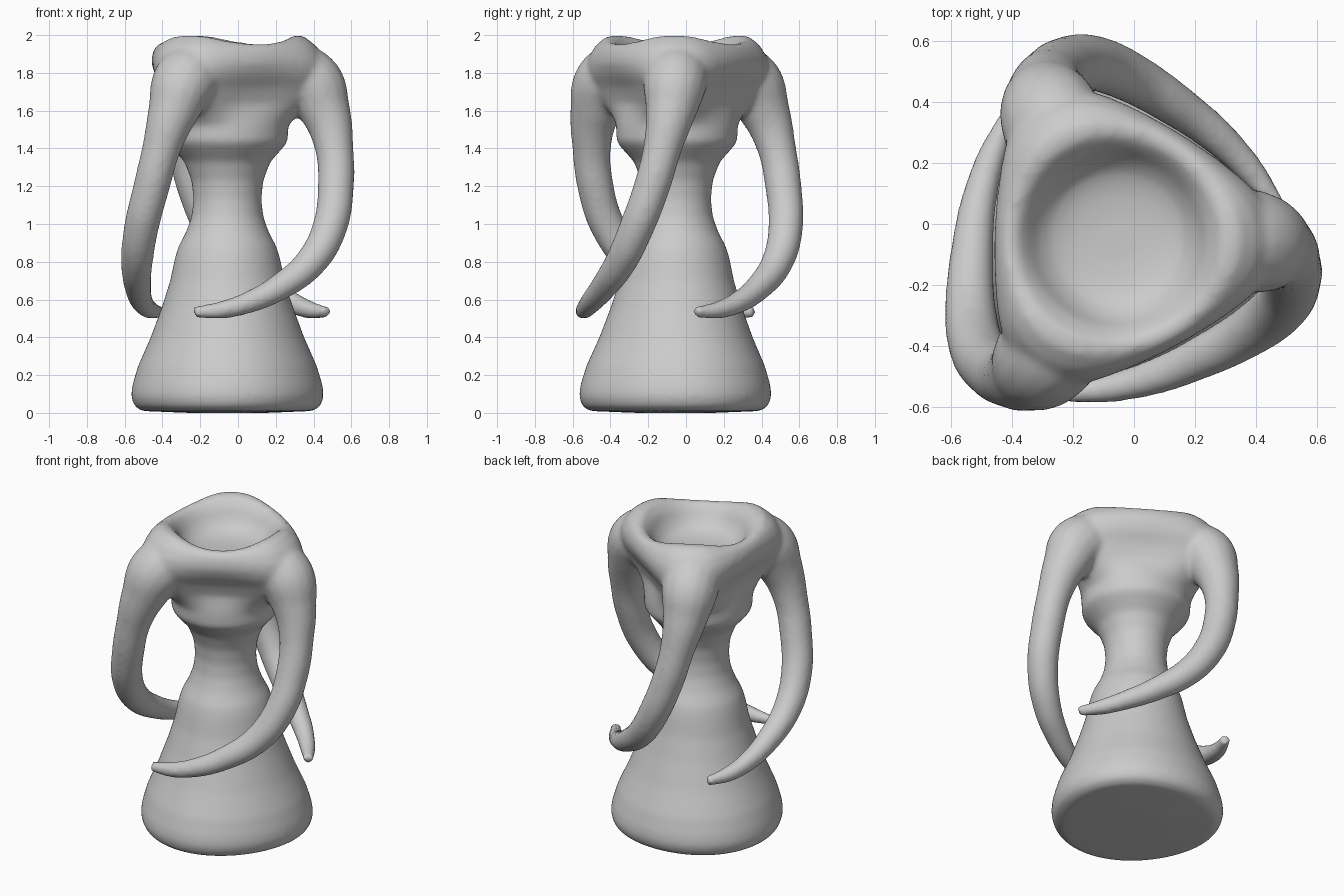
import bpy, bmesh, math
from mathutils import Vector, Matrix

cube = bpy.data.objects.get("Cube")
if cube:
    bpy.data.objects.remove(cube)

AXIS = Vector((-0.056, -0.048, 0))
SEGMENTS = 120

clay = bpy.data.materials.new("grey_clay")
clay.use_nodes = True
clay.diffuse_color = (0.6, 0.6, 0.6, 1)
clay.node_tree.nodes["Principled BSDF"].inputs["Base Color"].default_value = (0.6, 0.6, 0.6, 1)


def lobe(angle):
    """Rounded triangle: 0 at the middle of each side, near 1 at the shoulders."""
    t = (math.degrees(angle) + 2) % 120 - 60
    x = (1 / math.cos(math.radians(t)) - 1) / 0.4
    return x / (1 + x ** 3) ** (1 / 3)


def foot_bulge(angle, z):
    """The foot is very slightly three-sided."""
    return 0.01 * math.sin(3 * angle) * max(0, 1 - z / 0.8)


# Body profile: radius, height, extra radius at shoulders, extra height at shoulders
PROFILE = [
    (0.2, 0.0, 0, 0), (0.45, 0.01, 0, 0), (0.492, 0.035, 0, 0), (0.51, 0.09, 0, 0),
    (0.502, 0.15, 0, 0), (0.472, 0.25, 0, 0), (0.406, 0.4, 0, 0), (0.347, 0.56, 0, 0),
    (0.303, 0.7, 0, 0), (0.278, 0.82, 0, 0), (0.26, 0.88, 0, 0), (0.218, 0.96, 0, 0),
    (0.19, 1.04, 0, 0), (0.18, 1.13, 0, 0), (0.19, 1.23, 0, 0), (0.228, 1.33, 0, 0),
    (0.30, 1.41, 0, 0), (0.32, 1.44, 0, 0), (0.322, 1.52, 0, 0), (0.315, 1.58, 0.06, 0),
    (0.307, 1.64, 0.13, 0), (0.335, 1.72, 0.15, 0), (0.38, 1.79, 0.14, -0.01),
    (0.402, 1.85, 0.12, -0.02), (0.398, 1.90, 0.11, -0.015), (0.38, 1.94, 0.085, 0.01),
    (0.355, 1.957, 0.045, 0.043), (0.325, 1.95, 0.02, 0.048), (0.295, 1.918, 0, 0.03),
    (0.26, 1.868, 0, 0.01), (0.22, 1.832, 0, 0), (0.16, 1.81, 0, 0), (0.08, 1.80, 0, 0),
]


def make_body():
    bm = bmesh.new()
    rings = []
    for r, z, dr, dz in PROFILE:
        ring = []
        for i in range(SEGMENTS):
            a = math.tau * i / SEGMENTS
            rad = r + dr * lobe(a) + foot_bulge(a, z)
            ring.append(bm.verts.new((rad * math.cos(a), rad * math.sin(a), z + dz * lobe(a))))
        rings.append(ring)
    for low, high in zip(rings, rings[1:]):
        for i in range(SEGMENTS):
            j = (i + 1) % SEGMENTS
            bm.faces.new((low[i], low[j], high[j], high[i]))
    bm.faces.new(rings[0][::-1])
    bm.faces.new(rings[-1])
    mesh = bpy.data.meshes.new("vase_with_arms")
    bm.to_mesh(mesh)
    bm.free()
    obj = bpy.data.objects.new("vase_with_arms", mesh)
    bpy.context.collection.objects.link(obj)
    return obj


# Arm centre line: x, y, z, thickness radius
ARM = [
    (0.25, -0.045, 1.79, 0.14), (0.365, -0.055, 1.765, 0.172), (0.46, -0.08, 1.60, 0.137),
    (0.507, -0.12, 1.42, 0.105), (0.518, -0.18, 1.2, 0.097), (0.485, -0.262, 0.98, 0.093),
    (0.387, -0.345, 0.8, 0.085), (0.222, -0.435, 0.667, 0.072), (0.05, -0.505, 0.583, 0.059),
    (-0.10, -0.54, 0.543, 0.047), (-0.235, -0.555, 0.535, 0.032),
]


def make_arm(turn):
    curve = bpy.data.curves.new("arm", "CURVE")
    curve.dimensions = "3D"
    curve.bevel_depth = 1
    curve.bevel_resolution = 6
    curve.use_fill_caps = True
    spline = curve.splines.new("BEZIER")
    spline.resolution_u = 8
    spline.radius_interpolation = "CARDINAL"
    spline.bezier_points.add(len(ARM) - 1)
    spin = Matrix.Rotation(turn, 3, "Z")
    for point, (x, y, z, r) in zip(spline.bezier_points, ARM):
        point.co = spin @ (Vector((x, y, z)) - AXIS)
        point.radius = r
        point.handle_left_type = point.handle_right_type = "AUTO"
    obj = bpy.data.objects.new("arm", curve)
    bpy.context.collection.objects.link(obj)
    return obj


def select_only(objects, active):
    bpy.ops.object.select_all(action="DESELECT")
    for o in objects:
        o.select_set(True)
    bpy.context.view_layer.objects.active = active


# Three arms around the body, melted into one surface
body = make_body()
arms = [make_arm(math.tau * k / 3) for k in range(3)]
select_only(arms, arms[0])
bpy.ops.object.convert(target="MESH")
select_only(arms + [body], body)
bpy.ops.object.join()
body.location = AXIS
body.data.materials.clear()
body.data.materials.append(clay)

melt = body.modifiers.new("melt", "REMESH")
melt.mode = "VOXEL"
melt.voxel_size = 0.014
melt.use_smooth_shade = True
soften = body.modifiers.new("soften", "SMOOTH")
soften.factor = 0.5
soften.iterations = 16
